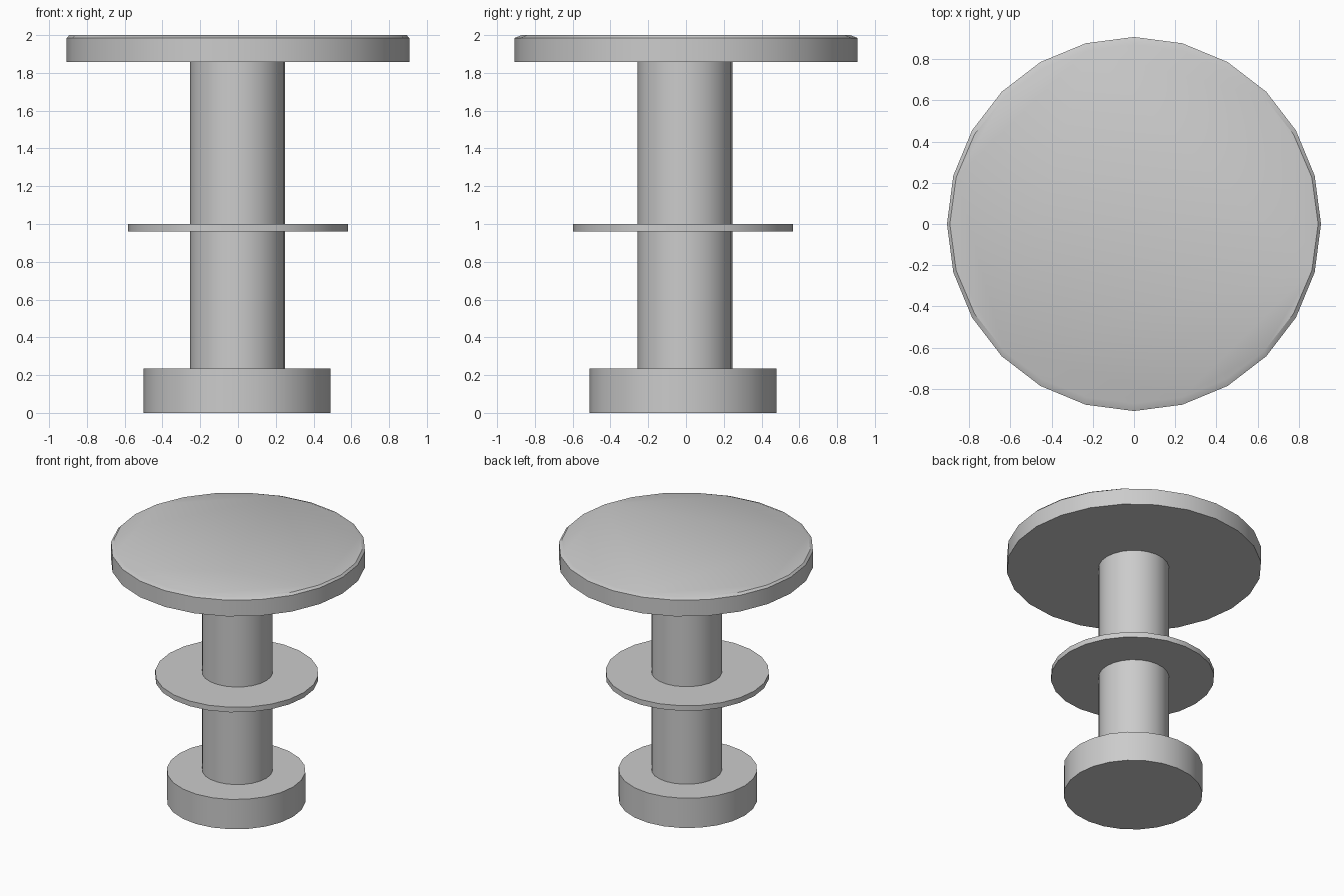
import bpy
import bmesh
from math import radians, sin, cos, tau

if "Cube" in bpy.data.objects:
    bpy.data.objects.remove(bpy.data.objects["Cube"])

SIDES = 24


def lathe(name, x, y, rings):
    """Closed stack of 24-sided rings, each ring is (x radius, y radius, z)."""
    bm = bmesh.new()
    loops = []
    for rx, ry, z in rings:
        loops.append([bm.verts.new((x + rx * cos(tau * i / SIDES),
                                    y + ry * sin(tau * i / SIDES), z))
                      for i in range(SIDES)])
    for low, high in zip(loops, loops[1:]):
        for i in range(SIDES):
            j = (i + 1) % SIDES
            bm.faces.new((low[i], low[j], high[j], high[i]))
    bm.faces.new(loops[0][::-1])
    bm.faces.new(loops[-1])
    mesh = bpy.data.meshes.new(name)
    bm.to_mesh(mesh)
    bm.free()
    obj = bpy.data.objects.new(name, mesh)
    bpy.context.collection.objects.link(obj)
    bpy.ops.object.select_all(action='DESELECT')
    obj.select_set(True)
    bpy.context.view_layer.objects.active = obj
    bpy.ops.object.shade_smooth_by_angle(angle=radians(30))
    return obj


def disc(name, x, y, radius, bottom, top):
    return lathe(name, x, y, [(radius, radius, bottom), (radius, radius, top)])


# Heavy foot
disc("base", -0.005, -0.016, 0.494, 0.0, 0.234)

# Central column, slightly sunk into the foot and the top
disc("column", -0.002, -0.005, 0.251, 0.22, 1.87)

# Thin middle shelf
disc("middle_shelf", 0.0, -0.016, 0.582, 0.96, 1.0)

# Table top with a narrow chamfer, wider towards front and back
lathe("table_top", 0.0, 0.0, [(0.907, 0.907, 1.858),
                              (0.907, 0.907, 1.985),
                              (0.893, 0.870, 2.0)])
